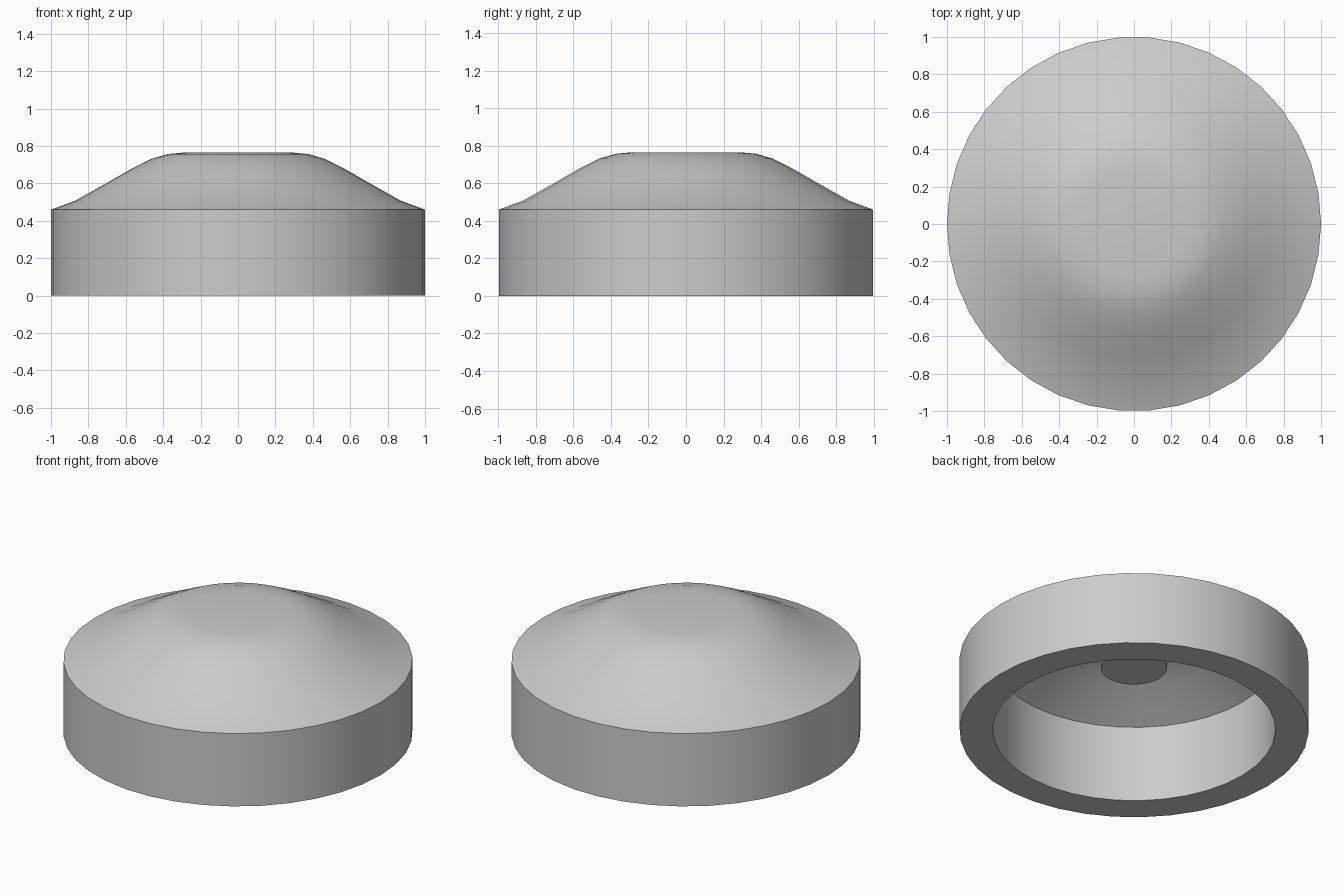
import bpy, bmesh, math

SEGMENTS = 38

cube = bpy.data.objects.get("Cube")
if cube:
    bpy.data.objects.remove(cube, do_unlink=True)

grey = bpy.data.materials.new("plain grey")
grey.use_nodes = True
colour = (0.6, 0.6, 0.6, 1)
grey.diffuse_color = colour
grey.node_tree.nodes["Principled BSDF"].inputs["Base Color"].default_value = colour


def lathe(name, profile):
    """Turn a radius/height profile around the z axis."""
    bm = bmesh.new()
    verts = [bm.verts.new((r, 0, z)) for r, z in profile]
    edges = [bm.edges.new(pair) for pair in zip(verts, verts[1:])]
    bmesh.ops.spin(bm, geom=verts + edges, cent=(0, 0, 0), axis=(0, 0, 1),
                   angle=math.tau, steps=SEGMENTS, use_merge=True)
    bmesh.ops.remove_doubles(bm, verts=bm.verts, dist=0.0005)
    bmesh.ops.recalc_face_normals(bm, faces=bm.faces)
    mesh = bpy.data.meshes.new(name)
    bm.to_mesh(mesh)
    bm.free()
    mesh.materials.append(grey)
    obj = bpy.data.objects.new(name, mesh)
    bpy.context.collection.objects.link(obj)
    bpy.ops.object.select_all(action='DESELECT')
    obj.select_set(True)
    bpy.context.view_layer.objects.active = obj
    bpy.ops.object.shade_smooth_by_angle(angle=math.radians(30))
    return obj


# Bell-shaped outer crown, from the flat top down to the rim
crown = [(0, 0.765), (0.29, 0.765), (0.375, 0.757), (0.465, 0.731),
         (0.57, 0.678), (0.715, 0.595), (0.87, 0.508), (1, 0.46)]

# Thick side wall with an open underside
wall = [(1, 0), (0.81, 0), (0.81, 0.484)]

# Hollow ceiling following the crown, with a round stud hanging at its centre
ceiling = [(0.715, 0.535), (0.57, 0.61), (0.465, 0.66), (0.375, 0.685),
           (0.19, 0.69)]
stud = [(0.19, 0.41), (0, 0.41)]

lathe("cap_shell", crown + wall + ceiling + stud)
